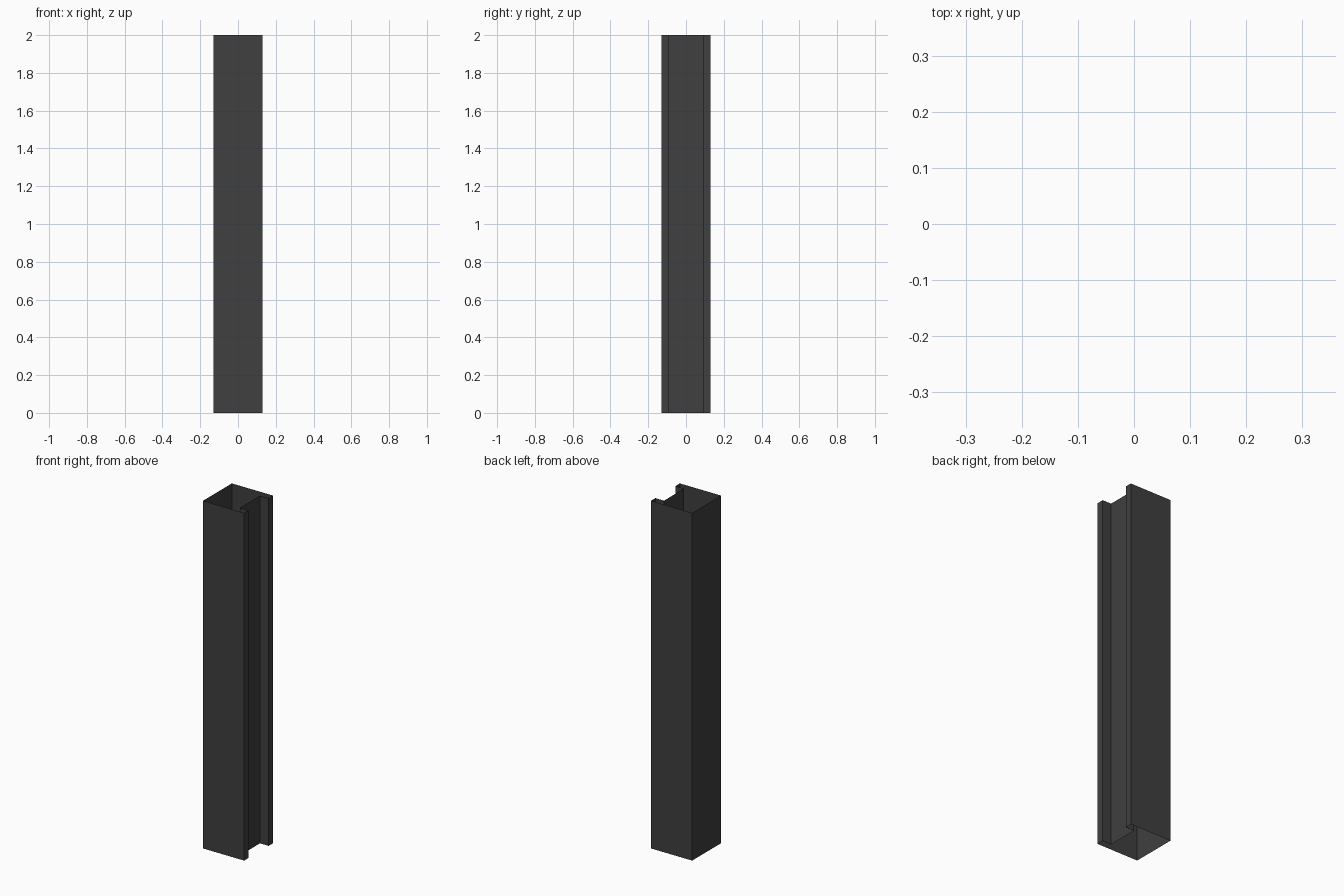
import bpy, bmesh

if "Cube" in bpy.data.objects:
    bpy.data.objects.remove(bpy.data.objects["Cube"])

H = 2.0       # height
R = 0.131     # half width
G = 0.091     # half width of the groove
D = 0.055     # groove depth

# Cross-section: square with a groove in the +x side, counter-clockwise
half = [(-R, -R), (R, -R), (R, -G), (R - D, -G)]
profile = half + [(x, -y) for x, y in reversed(half)]

# Open-ended thin-walled column extruded from the cross-section
bm = bmesh.new()
bottom = [bm.verts.new((x, y, 0)) for x, y in profile]
top = [bm.verts.new((x, y, H)) for x, y in profile]
n = len(profile)
for i in range(n):
    j = (i + 1) % n
    bm.faces.new((bottom[i], bottom[j], top[j], top[i]))

mesh = bpy.data.meshes.new("grooved_column")
bm.to_mesh(mesh)
bm.free()
column = bpy.data.objects.new("grooved_column", mesh)
bpy.context.collection.objects.link(column)

# Dark metal colour
mat = bpy.data.materials.new("dark_metal")
mat.diffuse_color = (0.05, 0.05, 0.05, 1)
mat.use_nodes = True
mat.node_tree.nodes["Principled BSDF"].inputs["Base Color"].default_value = mat.diffuse_color
mesh.materials.append(mat)
